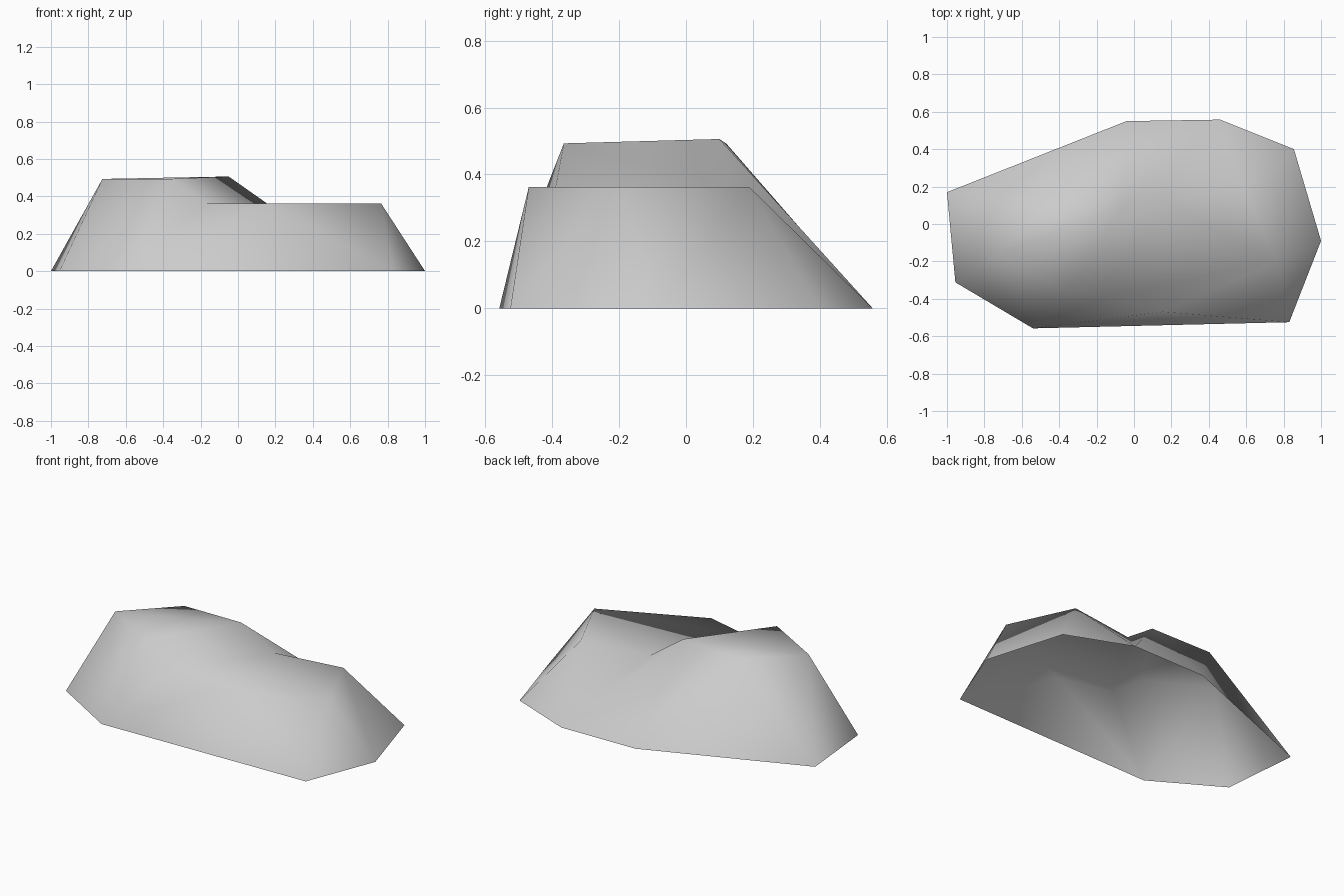
import bpy
import bmesh

cube = bpy.data.objects.get("Cube")
if cube:
    bpy.data.objects.remove(cube, do_unlink=True)

# Ground outline, counter-clockwise from the left end
ground = [(-1, .17), (-.955, -.312), (-.54, -.558), (.83, -.525),
          (1, -.09), (.855, .40), (.46, .558), (-.04, .55)]
west, west_front, front, east_front, east, east_back, back, west_back = range(8)

# Tall shoulder, then the lower flat shelf
shoulder = [(-.725, -.16, .493), (-.365, -.365, .493), (-.05, .10, .506), (-.45, .12, .493)]
shelf = [(-.17, -.39), (.157, -.47), (.765, -.20), (.585, .19), (.155, .13)]
SHELF_HEIGHT = .362

bm = bmesh.new()
base = [bm.verts.new((x, y, 0)) for x, y in ground]
peak = [bm.verts.new(p) for p in shoulder]
ledge = [bm.verts.new((x, y, SHELF_HEIGHT)) for x, y in shelf]
left, nose, crest, rear = peak
notch, lip, right, corner, saddle = ledge

# Tops and the step between them
for tri in [(left, nose, crest), (left, crest, rear),
            (notch, lip, right), (notch, right, saddle), (right, corner, saddle),
            (nose, notch, saddle), (nose, saddle, crest)]:
    bm.faces.new(tri)

# Sloping sides: each rim point fans out to its stretch of the ground outline
sides = [(left, [west, west_front, front]), (nose, [front]), (notch, [front]),
         (lip, [front, east_front]), (right, [east_front, east]),
         (corner, [east, east_back, back]), (saddle, [back]),
         (crest, [back, west_back]), (rear, [west_back, west])]
for i, (top, feet) in enumerate(sides):
    for a, b in zip(feet, feet[1:]):
        bm.faces.new((top, base[a], base[b]))
    following = sides[(i + 1) % len(sides)][0]
    bm.faces.new((top, base[feet[-1]], following))

bm.normal_update()
for face in bm.faces:
    face.smooth = True

mesh = bpy.data.meshes.new("rock")
bm.to_mesh(mesh)
bm.free()
rock = bpy.data.objects.new("rock", mesh)
bpy.context.collection.objects.link(rock)

# Plain grey stone
stone = bpy.data.materials.new("grey_stone")
stone.use_nodes = True
colour = (.6, .6, .6, 1)
stone.diffuse_color = colour
shader = stone.node_tree.nodes["Principled BSDF"]
shader.inputs["Base Color"].default_value = colour
shader.inputs["Roughness"].default_value = .9
mesh.materials.append(stone)
